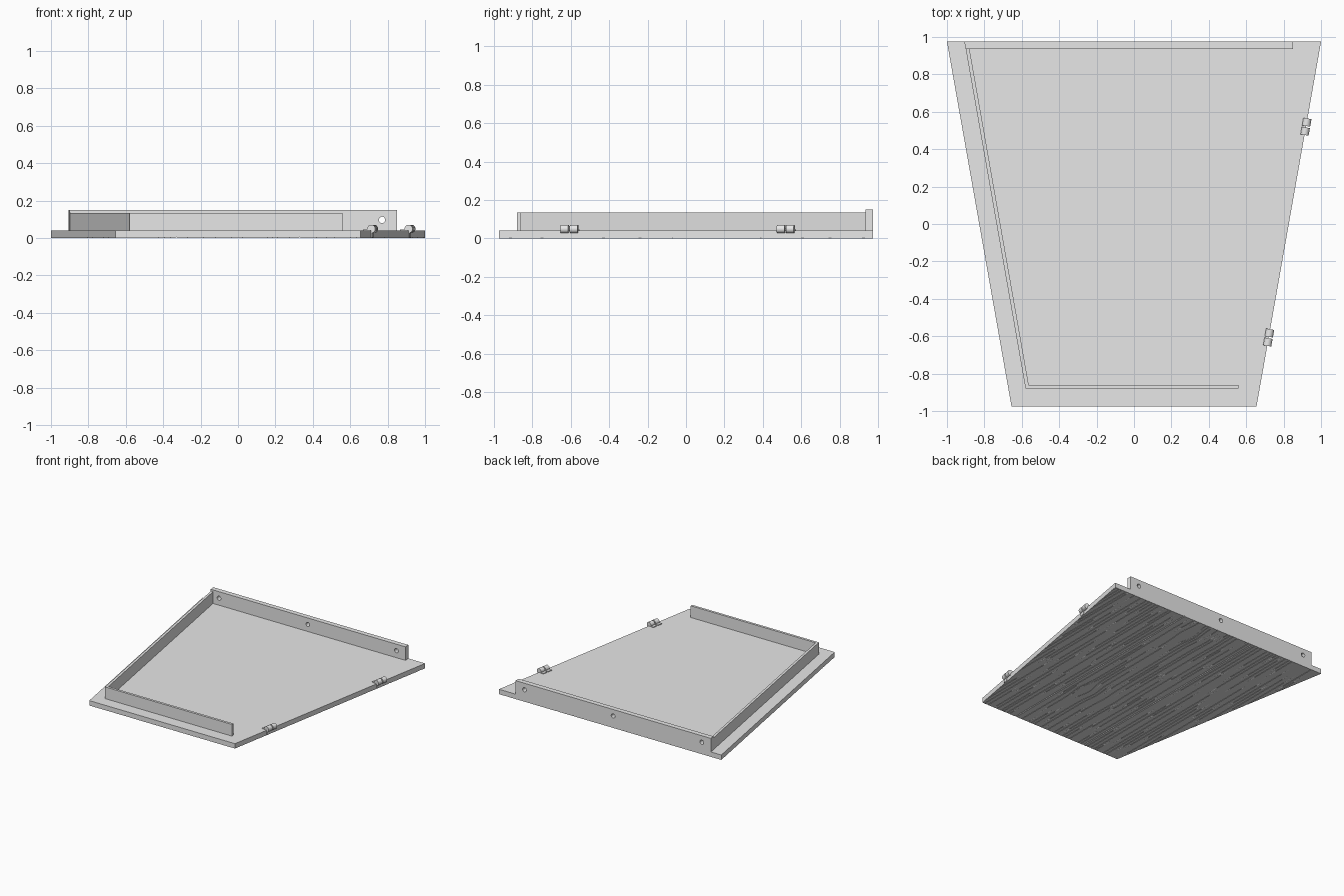
import bpy, bmesh, math, random
from mathutils import Vector, Matrix

if "Cube" in bpy.data.objects:
    bpy.data.objects.remove(bpy.data.objects["Cube"])

random.seed(4)
grey = bpy.data.materials.new("light_grey")
grey.diffuse_color = (0.8, 0.8, 0.8, 1)
grey.use_nodes = True
grey.node_tree.nodes["Principled BSDF"].inputs["Base Color"].default_value = grey.diffuse_color


def finish(name, bm):
    bmesh.ops.recalc_face_normals(bm, faces=bm.faces[:])
    me = bpy.data.meshes.new(name)
    bm.to_mesh(me)
    bm.free()
    me.materials.append(grey)
    ob = bpy.data.objects.new(name, me)
    bpy.context.collection.objects.link(ob)
    return ob


def prism(name, outline, z0, z1):
    bm = bmesh.new()
    face = bm.faces.new([bm.verts.new((x, y, z0)) for x, y in outline])
    ext = bmesh.ops.extrude_face_region(bm, geom=[face])["geom"]
    for v in ext:
        if isinstance(v, bmesh.types.BMVert):
            v.co.z = z1
    return finish(name, bm)


def smooth(ob):
    bpy.ops.object.select_all(action='DESELECT')
    ob.select_set(True)
    bpy.context.view_layer.objects.active = ob
    bpy.ops.object.shade_smooth_by_angle(angle=math.radians(40))


def cylinder(name, centre, axis, radius, length, sides=24):
    bm = bmesh.new()
    rot = Vector((0, 0, 1)).rotation_difference(axis).to_matrix().to_4x4()
    bmesh.ops.create_cone(bm, cap_ends=True, segments=sides, radius1=radius,
                          radius2=radius, depth=length,
                          matrix=Matrix.Translation(centre) @ rot)
    return finish(name, bm)


# Board: trapezoid with plank seams and wood grain carved into the underside
HALF_BACK, HALF_FRONT, DEPTH, THICK = 1.0, 0.655, 0.975, 0.04
SEAM = 0.33
KNOTS = [(0.2, -0.34, 0.06), (0.13, 0.78, 0.05)]


def grain_x(u, y):
    # grain lines of the middle plank bend around the knots
    x = u
    if abs(u) < SEAM:
        for kx, ky, r in KNOTS:
            d = u - kx
            push = math.sqrt(d * d + (r * math.exp(-((y - ky) / 0.13) ** 2)) ** 2) - abs(d)
            x += math.copysign(push, d) * (1 - (u / SEAM) ** 2)
    return x


rows = 70
ys = [-DEPTH + 2 * DEPTH * i / rows for i in range(rows + 1)]
cols = [(-1.05, 0, 0, 0)]
step = SEAM / 11
for k in range(-33, 34):
    seam = abs(k) == 11
    u = k * step + (0 if seam else random.uniform(-0.006, 0.006))
    w = 0.005 if seam else 0.002
    deep = 0.006 if seam else 0.0025
    ph = random.uniform(0, 6.28)
    fr = random.uniform(3, 7)
    cols += [(u - w, 0, 0, 0), (u, deep, 0 if seam else fr, ph), (u + w, 0, 0, 0)]
cols.append((1.05, 0, 0, 0))

bm = bmesh.new()
grid = []
for u, deep, fr, ph in cols:
    grid.append([bm.verts.new((grain_x(u, y), y,
                 deep * min(1, max(0, 0.8 + math.sin(fr * y + ph))) if fr else deep))
                 for y in ys])
for a, b in zip(grid, grid[1:]):
    for j in range(rows):
        bm.faces.new((a[j], a[j + 1], b[j + 1], b[j]))
for s in (-1, 1):
    bmesh.ops.bisect_plane(bm, geom=bm.verts[:] + bm.edges[:] + bm.faces[:], dist=1e-6,
                           plane_co=(s * HALF_BACK, DEPTH, 0),
                           plane_no=(s * 2 * DEPTH, -(HALF_BACK - HALF_FRONT), 0),
                           clear_outer=True)
rim = [e for e in bm.edges if e.is_boundary]
ext = bmesh.ops.extrude_edge_only(bm, edges=rim)["geom"]
for v in ext:
    if isinstance(v, bmesh.types.BMVert):
        v.co.z = THICK
top = [e for e in ext if isinstance(e, bmesh.types.BMEdge)]
bmesh.ops.edgeloop_fill(bm, edges=top)
finish("board", bm)

# Low rails along the left and front
prism("left_rail", [(-0.903, 0.955), (-0.58, -0.88), (-0.563, -0.86), (-0.883, 0.955)],
      THICK, 0.135)
prism("front_rail", [(-0.58, -0.88), (0.56, -0.88), (0.56, -0.86), (-0.563, -0.86)],
      THICK, 0.135)

# Taller back rail with three screw holes
back = prism("back_rail", [(-0.907, 0.975), (-0.9, 0.935), (0.85, 0.935), (0.85, 0.975)],
             THICK, 0.15)
for i, x in enumerate((-0.825, -0.027, 0.77)):
    cutter = cylinder(f"hole_cutter_{i}", Vector((x, 0.955, 0.097)),
                      Vector((0, 1, 0)), 0.017, 0.2)
    cutter.hide_render = True
    cutter.display_type = 'WIRE'
    mod = back.modifiers.new("hole", 'BOOLEAN')
    mod.object = cutter
    mod.solver = 'EXACT'

# Hinges on the slanted right edge: two knuckles, a flat leaf and a drop leaf
along = Vector((HALF_BACK - HALF_FRONT, 2 * DEPTH, 0)).normalized()
out = Vector((along.y, -along.x, 0))
for tag, y in (("back", 0.52), ("front", -0.607)):
    edge = Vector((HALF_BACK - (HALF_BACK - HALF_FRONT) * (DEPTH - y) / (2 * DEPTH), y, 0))

    def leaf(name, a0, a1, o0, o1, z0, z1):
        pts = [edge + along * a + out * o for a, o in
               ((a0, o0), (a1, o0), (a1, o1), (a0, o1))]
        prism(name, [(p.x, p.y) for p in pts], z0, z1)

    for part, s in (("rear", 1), ("fore", -1)):
        smooth(cylinder(f"{tag}_hinge_{part}_knuckle",
                        edge + along * (s * 0.0245) + Vector((0, 0, 0.049)),
                        along, 0.022, 0.041))
    leaf(f"{tag}_hinge_flat_leaf", 0.004, 0.045, -0.045, 0, THICK, 0.046)
    leaf(f"{tag}_hinge_fore_leaf", -0.045, -0.004, -0.045, 0, THICK, 0.046)
    leaf(f"{tag}_hinge_drop_leaf", -0.045, -0.004, 0, 0.005, 0.003, 0.045)
